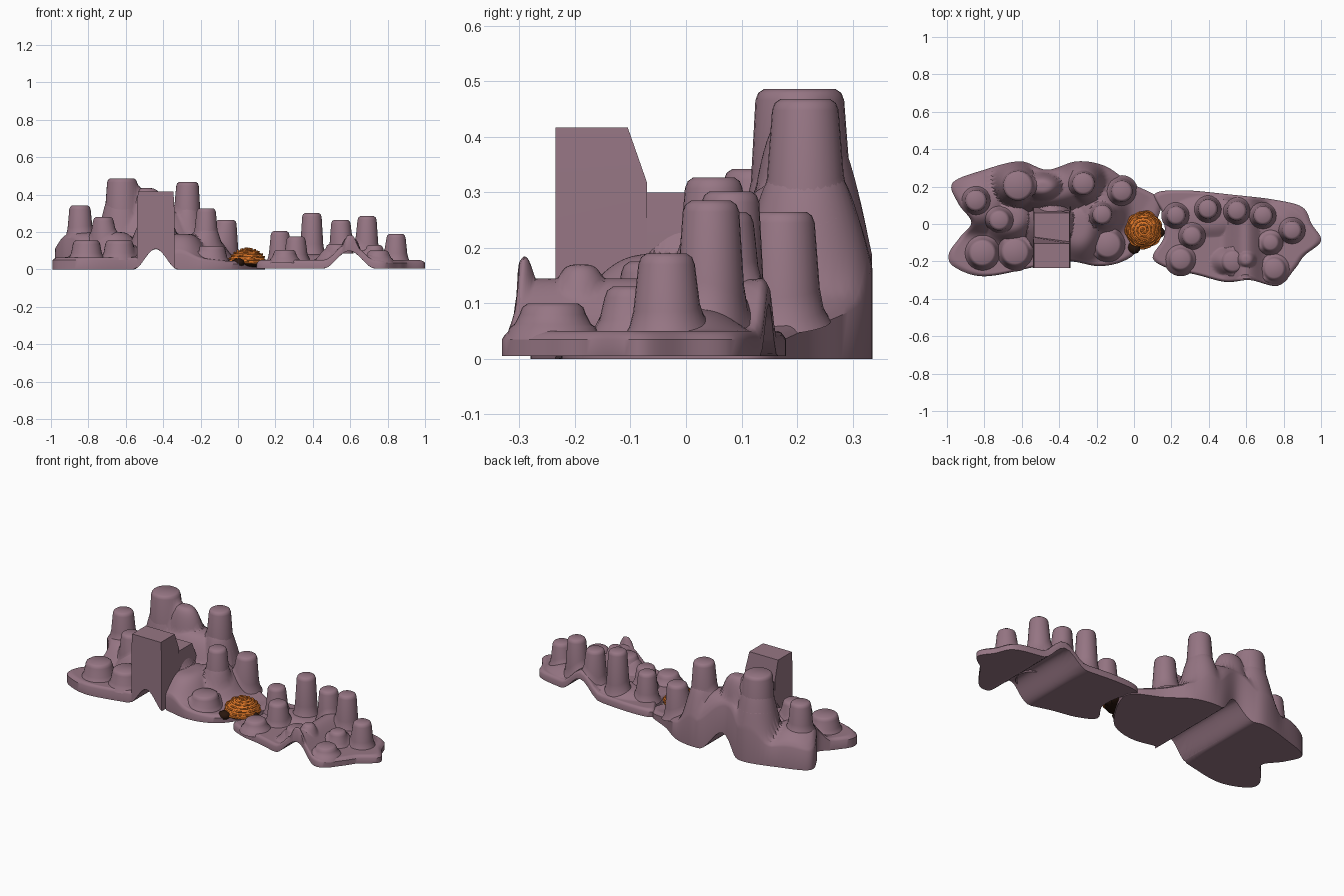
import bpy, bmesh, math
from mathutils import Vector

cube = bpy.data.objects.get("Cube")
if cube:
    bpy.data.objects.remove(cube)


def material(name, rgb):
    m = bpy.data.materials.new(name)
    m.use_nodes = True
    m.diffuse_color = (*rgb, 1)
    m.node_tree.nodes["Principled BSDF"].inputs["Base Color"].default_value = (*rgb, 1)
    return m


ROCK = material("mauve rock", (0.305, 0.18, 0.23))
ORANGE = material("burnt orange", (0.72, 0.18, 0.02))
DARK = material("dark brown", (0.022, 0.008, 0.004))


def finish(bm, name, mats, angle=40):
    bmesh.ops.recalc_face_normals(bm, faces=bm.faces)
    mesh = bpy.data.meshes.new(name)
    bm.to_mesh(mesh)
    bm.free()
    for m in mats:
        mesh.materials.append(m)
    ob = bpy.data.objects.new(name, mesh)
    bpy.context.collection.objects.link(ob)
    bpy.ops.object.select_all(action='DESELECT')
    ob.select_set(True)
    bpy.context.view_layer.objects.active = ob
    bpy.ops.object.shade_smooth_by_angle(angle=math.radians(angle))


def smooth_loop(points, steps=8):
    """Closed Catmull-Rom curve through the points."""
    out, n = [], len(points)
    for i in range(n):
        a, b, c, d = (Vector(points[(i + k) % n]) for k in (-1, 0, 1, 2))
        for s in range(steps):
            t = s / steps
            out.append(0.5 * (2 * b + (c - a) * t + (2 * a - 5 * b + 4 * c - d) * t ** 2
                              + (3 * b - a - 3 * c + d) * t ** 3))
    return out


def bell(x, centre, width, height):
    """Rounded arch profile running front to back."""
    u = min(1, abs(x - centre) / width)
    return height * (0.5 + 0.5 * math.cos(math.pi * u))


def ground(x, y, base, hills):
    """Base level raised by flat-topped hills: x, y, radius x, radius y, top."""
    z = base(x, y)
    top = z
    for hx, hy, rx, ry, hz in hills:
        q = ((x - hx) / rx) ** 2 + ((y - hy) / ry) ** 2
        top = max(top, z + (hz - z) * math.exp(-q * q))
    return top


def landmass(name, outline, centre, top, bottom, rings=56):
    """Closed slab with a sculpted top and an arched underside."""
    bm = bmesh.new()
    loop, c = smooth_loop(outline), Vector(centre)
    n = len(loop)
    layers = []
    for func in (top, bottom):
        mid = bm.verts.new((*c, func(*c)))
        grid = []
        for r in range(1, rings + 1):
            t = r / rings
            drop = 0.015 * max(0, (t - 0.94) / 0.06) ** 2 if func is top else 0
            ring = []
            for p in loop:
                q = c.lerp(p, t)
                ring.append(bm.verts.new((*q, func(*q) - drop)))
            grid.append(ring)
        for i in range(n):
            j = (i + 1) % n
            bm.faces.new((mid, grid[0][i], grid[0][j]))
            for a, b in zip(grid, grid[1:]):
                bm.faces.new((a[i], b[i], b[j], a[j]))
        layers.append(grid[-1])
    a, b = layers
    for i in range(n):
        j = (i + 1) % n
        bm.faces.new((a[i], b[i], b[j], a[j]))
    finish(bm, name, [ROCK])


def pillar(name, x, y, r, z, top):
    """Tapered rock column whose flared foot follows the ground."""
    n = 28
    bm = bmesh.new()
    rings = [[] for _ in range(6)]
    for k in range(n):
        c, s = math.cos(k * math.tau / n), math.sin(k * math.tau / n)
        foot = min(top(x + c * (r + .03), y + s * (r + .03)), z - 0.035)
        profile = [(r + .034, foot - .015), (r + .021, foot + .008),
                   (r + .014, foot + .25 * (z - foot)), (r + .005, z - .02),
                   (r, z - .007), (r - .01, z)]
        for ring, (pr, pz) in zip(rings, profile):
            ring.append(bm.verts.new((x + pr * c, y + pr * s, pz)))
    for a, b in zip(rings, rings[1:]):
        for k in range(n):
            bm.faces.new((a[k], a[(k + 1) % n], b[(k + 1) % n], b[k]))
    bm.faces.new(rings[-1])
    finish(bm, name, [ROCK], 50)


# Large landmass
west_outline = [(-.97, .22), (-.80, .29), (-.61, .335), (-.465, .29), (-.305, .335),
                (-.155, .31), (-.02, .22), (.13, .14), (.13, .04), (.03, -.13),
                (-.06, -.2), (-.19, -.225), (-.35, -.2), (-.53, -.23), (-.80, -.28),
                (-.96, -.23), (-.99, -.16), (-.93, -.07), (-.87, .01), (-.94, .11)]
west_hills = [(-.46, .2, .27, .14, .32), (-.44, .0, .13, .16, .29),
              (-.49, .2, .13, .09, .435), (-.62, .21, .12, .115, .44),
              (-.27, .215, .1, .11, .36), (-.2, .08, .14, .14, .19),
              (-.3, -.02, .13, .17, .19), (-.17, .05, .085, .085, .25),
              (-.82, .12, .16, .15, .2), (-.66, .03, .13, .12, .2)]


def west_bottom(x, y):
    return bell(x, -.44, .12, .11)


def west_top(x, y):
    def base(u, v):
        return (0.065 + 0.16 * max(0, v + .05)) * (1 - 0.55 * min(1, max(0, (u + .25) / .35)))
    return max(ground(x, y, base, west_hills), west_bottom(x, y) + 0.045)


landmass("large_landmass", west_outline, (-.45, .0), west_top, west_bottom)

# Small landmass
east_outline = [(.11, .16), (.27, .18), (.54, .155), (.75, .13), (.90, .09), (.95, 0),
                (1, -.09), (.91, -.17), (.86, -.24), (.77, -.33), (.62, -.30), (.49, -.31),
                (.33, -.27), (.19, -.24), (.10, -.18), (.16, -.07), (.155, .05)]
east_hills = [(.6, -.19, .06, .06, .17), (.6, -.31, .05, .05, .19),
              (.4, .04, .2, .1, .08), (.72, .0, .16, .1, .09), (.52, -.2, .09, .07, .12)]


def east_bottom(x, y):
    return 0.005 + bell(x, .595, .14, .095)


def east_top(x, y):
    return max(ground(x, y, lambda u, v: 0.042, east_hills), east_bottom(x, y) + 0.045)


landmass("small_landmass", east_outline, (.5, -.07), east_top, east_bottom)

# Rock pillars: x, y, top radius, top height
west_pillars = [(-.845, .125, .052, .342), (-.72, .02, .05, .28), (-.81, -.155, .068, .155),
                (-.635, -.15, .07, .155), (-.62, .205, .075, .486), (-.27, .215, .055, .468),
                (-.065, .175, .052, .265), (-.17, .05, .047, .327), (-.14, -.11, .068, .125)]
east_pillars = [(.225, .045, .045, .205), (.395, .08, .047, .302), (.55, .07, .047, .265),
                (.69, .045, .046, .285), (.845, -.035, .046, .19), (.73, -.10, .042, .13),
                (.31, -.065, .047, .175), (.25, -.19, .055, .105), (.75, -.24, .055, .1),
                (.53, -.2, .055, .135)]
for label, plist, top in (("large", west_pillars, west_top), ("small", east_pillars, east_top)):
    for i, (x, y, r, z) in enumerate(plist):
        pillar(f"{label}_landmass_pillar_{i + 1}", x, y, r, z, top)


def gate(name, front_y, top_back, low_back, top):
    """Flat-faced block with the arch cut through its foot."""
    bm = bmesh.new()
    section = [(x, west_bottom(x, 0)) for x in (-.54 + .0125 * k for k in range(17))]
    section += [(-.34, top - .1), (-.345, top), (-.535, top), (-.54, top - .1)]
    front = [bm.verts.new((x, front_y, z)) for x, z in section]
    back = [bm.verts.new((x, top_back if z == top else low_back, z)) for x, z in section]
    bm.faces.new(front)
    bm.faces.new(back)
    for k in range(len(section)):
        j = (k + 1) % len(section)
        bm.faces.new((front[k], front[j], back[j], back[k]))
    finish(bm, name, [ROCK], 35)


# Gate block over the front arch and the lower shelf behind it
gate("gate_block", -.235, -.105, -.07, .417)
gate("gate_shelf", -.2, .06, .1, .3)

# Domed shell with a dark underside, wound with a ridged coil
centre, radius, height = Vector((.05, -.03, .032)), .098, .078
bm = bmesh.new()
bmesh.ops.create_uvsphere(bm, u_segments=32, v_segments=16, radius=1)
for f in bm.faces:
    f.material_index = 1 if f.calc_center_median().z < 0 else 0
for v in bm.verts:
    v.co = centre + Vector((v.co.x * radius, v.co.y * radius,
                            v.co.z * (height if v.co.z > 0 else .02)))
finish(bm, "shell_dome", [ORANGE, DARK])

curve = bpy.data.curves.new("shell_coil", 'CURVE')
curve.dimensions = '3D'
curve.bevel_depth = 0.005
curve.bevel_resolution = 1
spline = curve.splines.new('POLY')
count, turns = 420, 7
spline.points.add(count - 1)
for k, p in enumerate(spline.points):
    t = k / (count - 1)
    a, e = turns * math.tau * t, t * math.pi / 2
    w = 1 + 0.04 * math.sin(7.3 * a)
    p.co = (centre.x + radius * w * math.sin(e) * math.cos(a),
            centre.y + radius * w * math.sin(e) * math.sin(a),
            centre.z + height * w * math.cos(e), 1)
curve.materials.append(ORANGE)
bpy.context.collection.objects.link(bpy.data.objects.new("shell_coil", curve))

# Dark lobes beneath the shell
for name, x, y, s in (("front_lobe", .0, -.125, .036), ("side_lobe", .135, -.045, .03)):
    bm = bmesh.new()
    bmesh.ops.create_icosphere(bm, subdivisions=2, radius=s)
    for v in bm.verts:
        v.co = Vector((v.co.x + x, v.co.y + y, v.co.z * .7 + .035))
    finish(bm, name, [DARK])
